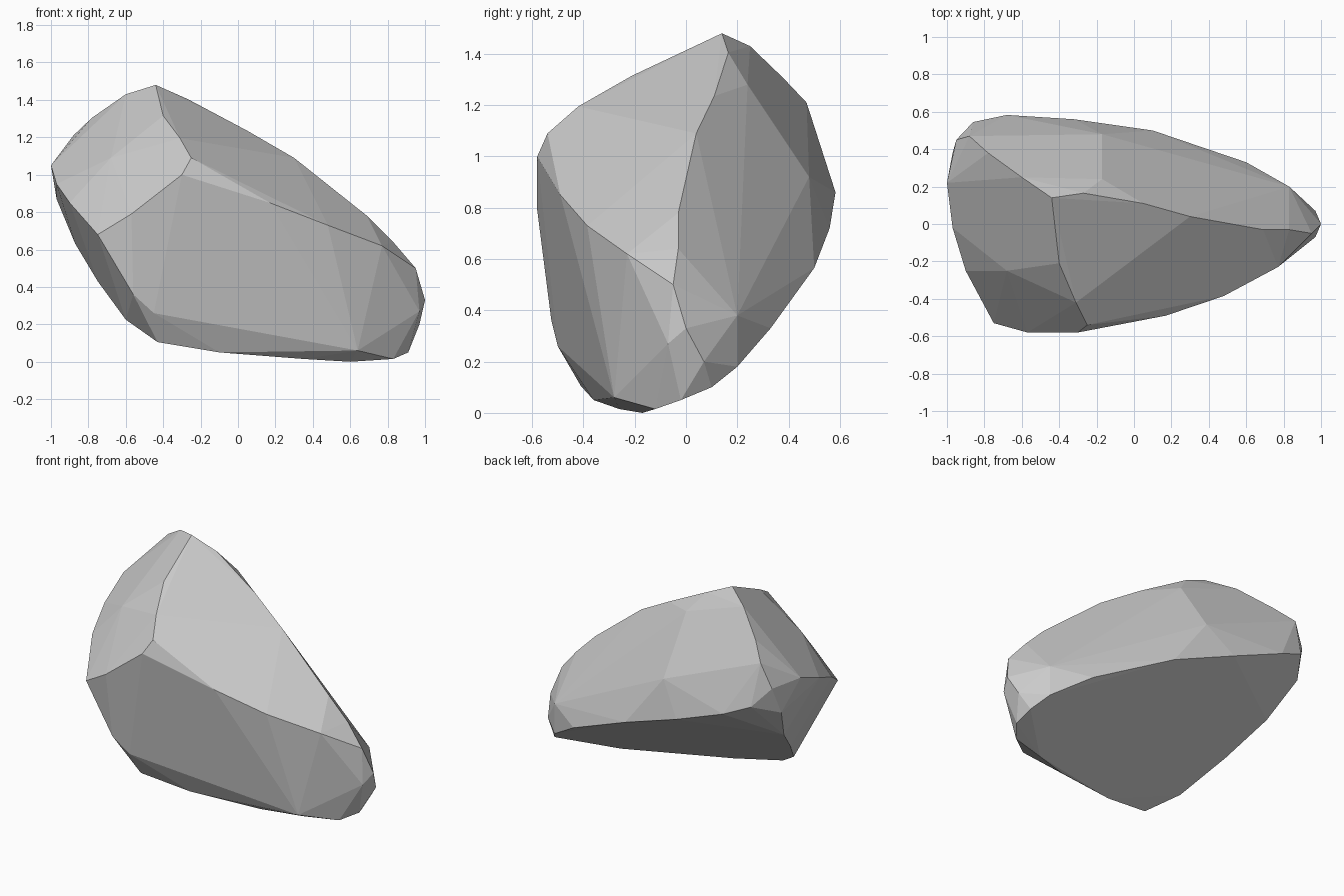
import bpy, bmesh, math

# Corners of the chipped boulder, grouped by ridge
crest = [(-.44, .14, 1.48), (-.6, .25, 1.43), (-.27, .165, 1.405), (.05, .11, 1.235),
         (.3, .04, 1.09), (.69, -.03, .78), (.83, -.03, .64)]
front_ridge = [(-.4, -.21, 1.315), (-.31, -.42, 1.195), (-.25, -.54, 1.09), (.17, -.49, .85),
               (.48, -.385, .73), (.77, -.23, .62)]
front_face = [(-.3, -.58, 1.0), (-.57, -.58, .79), (-.75, -.53, .68), (-.56, -.525, .36),
              (-.45, -.5, .26), (.64, -.28, .06)]
left_side = [(-.68, -.25, 1.09), (-.9, -.25, .85), (-.97, -.02, .95), (-1, .22, 1.05),
             (-.97, .38, .87), (-.87, .21, .63), (-.75, -.03, .43), (-.6, -.28, .225)]
back_side = [(-.78, .38, 1.305), (-.88, .47, 1.21), (-.95, .45, 1.05), (-.86, .545, .94),
             (-.68, .583, .86), (-.17, .48, .92), (-.17, .24, 1.28), (-.32, .56, .72),
             (.1, .5, .565), (.6, .33, .33), (.83, .2, .38), (.83, .2, .18)]
tip = [(1, 0, .33), (.97, .07, .2), (.95, -.05, .5), (.97, -.07, .27), (.91, -.02, .05),
       (.9, .1, .1)]
base = [(.83, -.12, .015), (.6, -.17, 0), (.35, -.26, .015), (-.1, -.36, .05), (-.43, -.41, .105)]

# Wrap a hull round the corners and merge nearly flat facets
bm = bmesh.new()
for co in crest + front_ridge + front_face + left_side + back_side + tip + base:
    bm.verts.new(co)
hull = bmesh.ops.convex_hull(bm, input=bm.verts[:])
loose = {v for v in hull["geom_interior"] + hull["geom_unused"]
         if isinstance(v, bmesh.types.BMVert)}
bmesh.ops.delete(bm, geom=list(loose), context="VERTS")
bmesh.ops.dissolve_limit(bm, angle_limit=math.radians(2), verts=bm.verts[:], edges=bm.edges[:])
bmesh.ops.recalc_face_normals(bm, faces=bm.faces[:])

mesh = bpy.data.meshes.new("boulder")
bm.to_mesh(mesh)
bm.free()
boulder = bpy.data.objects.new("boulder", mesh)
bpy.context.collection.objects.link(boulder)
